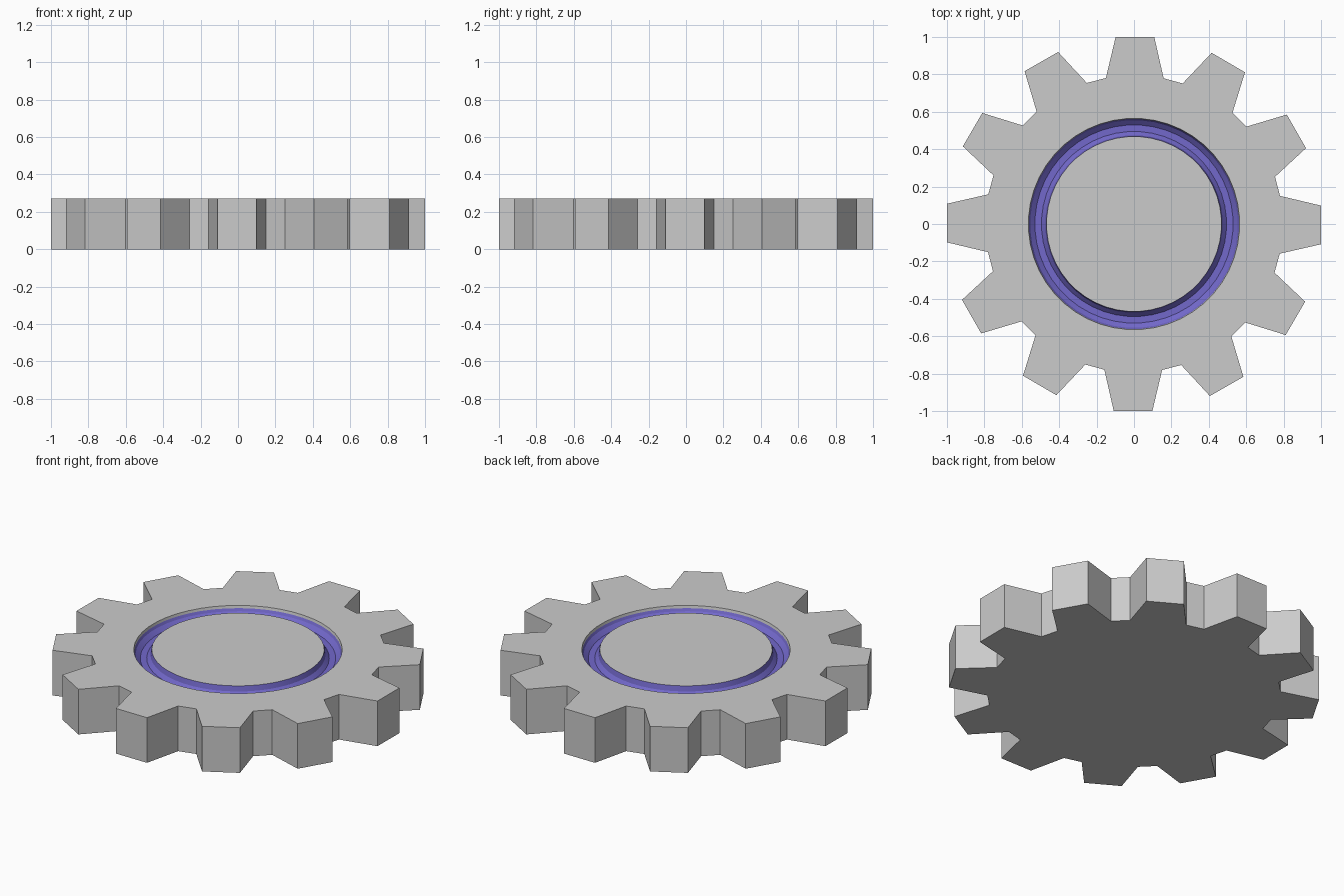
import bpy, bmesh
from math import radians, sin, cos

if "Cube" in bpy.data.objects:
    bpy.data.objects.remove(bpy.data.objects["Cube"])

TEETH, TOP = 12, 0.27
SKEW = -0.3  # tiny clockwise turn of the teeth, in degrees


def polar(r, deg, z):
    return (r * cos(radians(deg)), r * sin(radians(deg)), z)


def outline(z):
    # four points per tooth: root, tip, tip, root
    tooth = [(0.795, -11.2), (1.005, -5.9), (1.005, 5.9), (0.795, 11.2)]
    return [polar(r, 30 * t + a + SKEW, z) for t in range(TEETH) for r, a in tooth]


def circle(r, z):
    n = TEETH * 4
    return [polar(r, (i - 1.5) * 360 / n, z) for i in range(n)]


def ring_mesh(name, rings, cap_first=False, cap_last=False, color=None):
    bm = bmesh.new()
    loops = [[bm.verts.new(p) for p in ring] for ring in rings]
    for a, b in zip(loops, loops[1:]):
        n = len(a)
        for i in range(n):
            j = (i + 1) % n
            bm.faces.new((a[i], a[j], b[j], b[i]))
    if cap_first:
        bm.faces.new(loops[0][::-1])
    if cap_last:
        bm.faces.new(loops[-1])
    mesh = bpy.data.meshes.new(name)
    bm.to_mesh(mesh)
    bm.free()
    obj = bpy.data.objects.new(name, mesh)
    bpy.context.collection.objects.link(obj)
    if color:
        mat = bpy.data.materials.new(name)
        mat.diffuse_color = color
        mat.use_nodes = True
        mat.node_tree.nodes["Principled BSDF"].inputs["Base Color"].default_value = mat.diffuse_color
        mesh.materials.append(mat)
    bpy.ops.object.select_all(action='DESELECT')
    bpy.context.view_layer.objects.active = obj
    obj.select_set(True)
    bpy.ops.object.shade_smooth_by_angle(angle=radians(15))
    return obj


# toothed body with flat underside and the lip of the groove
ring_mesh("gear_body", [outline(0), outline(TOP), circle(0.565, TOP),
                        circle(0.562, TOP - 0.015)], cap_first=True)

# coloured round groove
profile = [(0.562, TOP - 0.015), (0.555, TOP - 0.03), (0.53, TOP - 0.052),
           (0.495, TOP - 0.052), (0.475, TOP - 0.03), (0.468, TOP)]
ring_mesh("groove", [circle(r, z) for r, z in profile],
          color=(0.17, 0.14, 0.60, 1))

# flat centre disc
ring_mesh("centre_disc", [circle(0.468, TOP)], cap_last=True)
